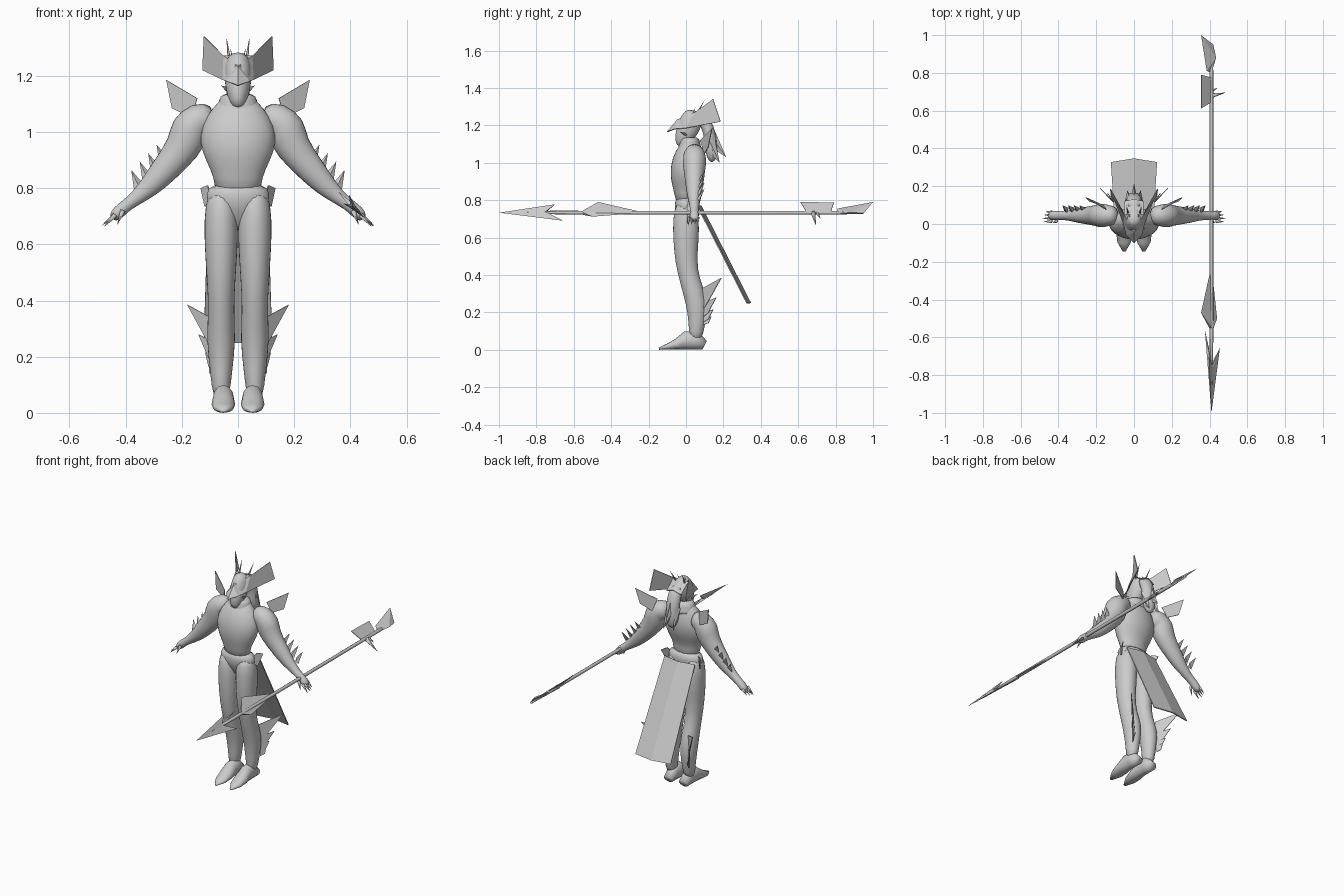
import bpy, bmesh, math
from mathutils import Vector

cube = bpy.data.objects.get("Cube")
if cube:
    bpy.data.objects.remove(cube, do_unlink=True)

GREY = (0.6, 0.6, 0.6, 1)
grey = bpy.data.materials.new("plain_grey")
grey.use_nodes = True
grey.diffuse_color = GREY
grey.node_tree.nodes["Principled BSDF"].inputs["Base Color"].default_value = GREY


def finish(name, bm, smooth=False, rounded=False, mirrored=False, thickness=0):
    bmesh.ops.recalc_face_normals(bm, faces=bm.faces)
    mesh = bpy.data.meshes.new(name)
    bm.to_mesh(mesh)
    bm.free()
    mesh.materials.append(grey)
    mesh.polygons.foreach_set("use_smooth", [smooth] * len(mesh.polygons))
    part = bpy.data.objects.new(name, mesh)
    bpy.context.collection.objects.link(part)
    if mirrored:
        part.modifiers.new("mirror", "MIRROR")
    if thickness:
        shell = part.modifiers.new("thickness", "SOLIDIFY")
        shell.thickness, shell.offset = thickness, 0
    if rounded:
        part.modifiers.new("rounding", "SUBSURF")
    return part


def loft(name, centres, widths, depths, side=1, ref=(0, 1, 0), sides=14, rounded=True):
    """Skin elliptical rings along a path; depth runs along ref."""
    bm = bmesh.new()
    ref = Vector(ref)
    centres = [Vector(c) for c in centres]
    last = len(centres) - 1
    loops = []
    for i, (centre, width, depth) in enumerate(zip(centres, widths, depths)):
        along = centres[min(i + 1, last)] - centres[max(i - 1, 0)]
        across = along.cross(ref).normalized()
        deep = across.cross(along).normalized()
        loop = []
        for k in range(sides):
            angle = math.tau * k / sides
            p = centre + across * width * math.cos(angle) + deep * depth * math.sin(angle)
            loop.append(bm.verts.new((p.x * side, p.y, p.z)))
        loops.append(loop)
    for lower, upper in zip(loops, loops[1:]):
        for k in range(sides):
            n = (k + 1) % sides
            bm.faces.new((lower[k], lower[n], upper[n], upper[k]))
    bm.faces.new(loops[0])
    bm.faces.new(loops[-1])
    return finish(name, bm, smooth=True, rounded=rounded)


def spread(start, end, count):
    return [start + (end - start) * i / (count - 1) for i in range(count)]


def column(name, low, high, widths, ratio, ys, x=0, side=1):
    """Upright loft with evenly spaced rings."""
    heights = spread(low, high, len(widths))
    centres = [(x, y, z) for y, z in zip(ys, heights)]
    return loft(name, centres, widths, [w * ratio for w in widths], side)


def plate(name, points, side=1):
    bm = bmesh.new()
    bm.faces.new([bm.verts.new((x * side, y, z)) for x, y, z in points])
    return finish(name, bm, thickness=0.004)


def hull(name, points, side=1):
    bm = bmesh.new()
    for x, y, z in points:
        bm.verts.new((x * side, y, z))
    bmesh.ops.convex_hull(bm, input=bm.verts)
    return finish(name, bm)


def spike(name, base, tip, radius, side=1):
    sizes = (radius, radius / 20)
    return loft(name, (base, tip), sizes, sizes, side, (0.3, 1, 0.2), 5, False)


# Trunk, pelvis, collar and skull
column("torso", .78, 1.14, (.09, .085, .12, .14, .135, .1, .04), .62, (0, -.01, -.01, 0, .01, .02, .03))
column("pelvis", .65, .82, (.02, .07, .11, .12, .1), .54, (0, 0, 0, 0, 0))
column("collar", 1.06, 1.14, (.09, .075, .07, .06), .8, (.02, .02, .02, .02))
column("skull", 1.08, 1.28, (.02, .04, .05, .05, .035), 1.25, (-.03, -.015, .01, .03, .05))

# Winged helmet, mirrored across the middle
corners = dict(beak=(0, -.1, 1.165), brow=(0, -.045, 1.23), crown=(0, .05, 1.27), peak=(.05, .05, 1.27),
               wing_top=(.12, .145, 1.34), wing_low=(.125, .185, 1.22), temple=(.054, 0, 1.185),
               cheek=(.04, -.06, 1.18), nape=(0, .13, 1.235), nape_side=(.05, .12, 1.215))
bm = bmesh.new()
points = {key: bm.verts.new(place) for key, place in corners.items()}
for face in ("beak cheek brow", "brow cheek temple peak", "brow peak crown",
             "peak temple wing_low wing_top", "crown peak nape_side nape"):
    bm.faces.new([points[key] for key in face.split()])
finish("helmet", bm, mirrored=True, thickness=0.005)

# Mane hanging behind the head
column("mane", 1, 1.25, (.02, .045, .042, .042, .04), .8, (.14, .135, .13, .12, .08))
for label, x, y, z in (("middle", 0, .215, 1.03), ("left", .035, .18, 1), ("right", -.035, .18, 1)):
    root = x * .8
    hull(f"mane_{label}_spike", [(x, y, z), (root - .02, .12, z + .13), (root + .02, .12, z + .13),
                                 (root, .15, z + .15), (root, .12, z + .06)])

# Paired parts
for label, side in (("left", 1), ("right", -1)):
    column(label + "_leg", .8, .04, (.05, .063, .06, .052, .046, .054, .04, .03), 1.16,
           (0, 0, 0, 0, .02, .06, .06, .05), .06, side)
    foot_heights = (.025, .05, .05, .03, .017, .006)
    loft(label + "_foot", [(.052, y, h) for y, h in zip(spread(.1, -.145, 6), foot_heights)],
         (.03, .036, .038, .042, .036, .008), foot_heights, side, (0, 0, 1), 12, False)

    arm_path = ((.08, 1.05), (.14, 1.05), (.175, 1.01), (.187, .95), (.27, .855), (.31, .81),
                (.355, .77), (.4, .737), (.425, .715), (.45, .69))
    thickness = (.05, .065, .075, .064, .05, .04, .028, .021, .026, .016)
    loft(label + "_arm", [(x, .045, z) for x, z in arm_path], thickness,
         [max(t * .9, .024) for t in thickness], side)
    for i in range(4):
        spike(f"{label}_finger_{i}", (.437, .015 + i * .016, .705),
              (.484 - abs(i - 1) * .008, .012 + i * .018, .664 + i * .004), .01, side)
    spike(label + "_thumb", (.41, .015, .72), (.43, .005, .67), .01, side)

    # Fins on shoulders, forearms and calves
    plate(label + "_shoulder_fin", [(.255, .14, 1.185), (.145, .075, 1.12), (.165, .1, 1.05),
                                    (.235, .12, 1.085)], side)
    for i in range(4):
        x, z = .245 + i * .03, .9 - i * .03
        hull(f"{label}_forearm_fin_{i}", [(x + .045, .1, z + .055), (x + .01, .085, z + .015),
                                          (x + .035, .07, z - .015), (x + .02, .06, z)], side)
    for i in range(4):
        size = .6 ** i
        root = .13 + .2 * size
        plate(f"{label}_calf_fin_{i}", [(.08 + .1 * size, .12 + .07 * size, .12 + .265 * size),
                                        (.08, .09, root), (.09, .095, root - .02 - .09 * size),
                                        (.1 + .01 * size, .12, root - .02 - .05 * size)], side)

    # Hip guards, horns and jaw spikes
    plate(label + "_hip_guard", [(.132, .06, .8), (.108, .03, .81), (.085, -.04, .745), (.118, .03, .735)], side)
    spike(label + "_outer_horn", (.03, .05, 1.25), (.041, .1, 1.335), .007, side)
    spike(label + "_inner_horn", (.018, .02, 1.24), (.026, .05, 1.295), .006, side)
    spike(label + "_jaw_spike", (.035, 0, 1.15), (.06, -.03, 1.165), .01, side)

# Long back cloth, slightly folded along the middle
bm = bmesh.new()
top, bottom = [[bm.verts.new((x * width, y + .02 * (x == 0), z)) for x in (-1, 0, 1)]
               for width, y, z in ((.105, .06, .77), (.122, .325, .25))]
for k in range(2):
    bm.faces.new((top[k], top[k + 1], bottom[k + 1], bottom[k]))
finish("back_cloth", bm, thickness=0.006)

# Polearm held in the left hand
X, Z = .41, .733
radii = (.006, .01, .01, .006)
loft("pole", [(X, y, Z) for y in (-.85, -.6, .8, .95)], radii, radii, ref=(0, 0, 1), sides=8, rounded=False)


def barb(name, point, middle, tip, thick):
    """Thin pointed blade from the pole's axis out to one corner."""
    cross = [(X + thick, middle, Z), (X - thick, middle, Z), (X, middle, Z + thick), (X, middle, Z - thick)]
    hull(name, [(X, point, Z), tip] + cross)


barb("tip_upper_barb", -1, -.76, (.395, -.7, .778), .01)
barb("tip_lower_barb", -1, -.76, (.455, -.655, .69), .01)
barb("tip_side_barb", -1, -.76, (.375, -.56, .745), .01)
barb("upper_pole_blade", -.22, -.55, (.355, -.47, .79), .012)
barb("lower_pole_blade", -.22, -.55, (.44, -.5, .712), .012)
plate("rear_plate", [(X, .645, Z), (.355, .612, .79), (.355, .79, .785), (X, .775, .74)])
hull("rear_blade", [(.355, 1, .79), (.385, .81, .755), (.435, .88, .735), (.42, .95, .73), (X, .8, .725)])
spike("rear_prong", (X, .68, Z), (.482, .695, .665), .014)
spike("rear_small_prong", (X, .7, Z), (.44, .72, .7), .01)
